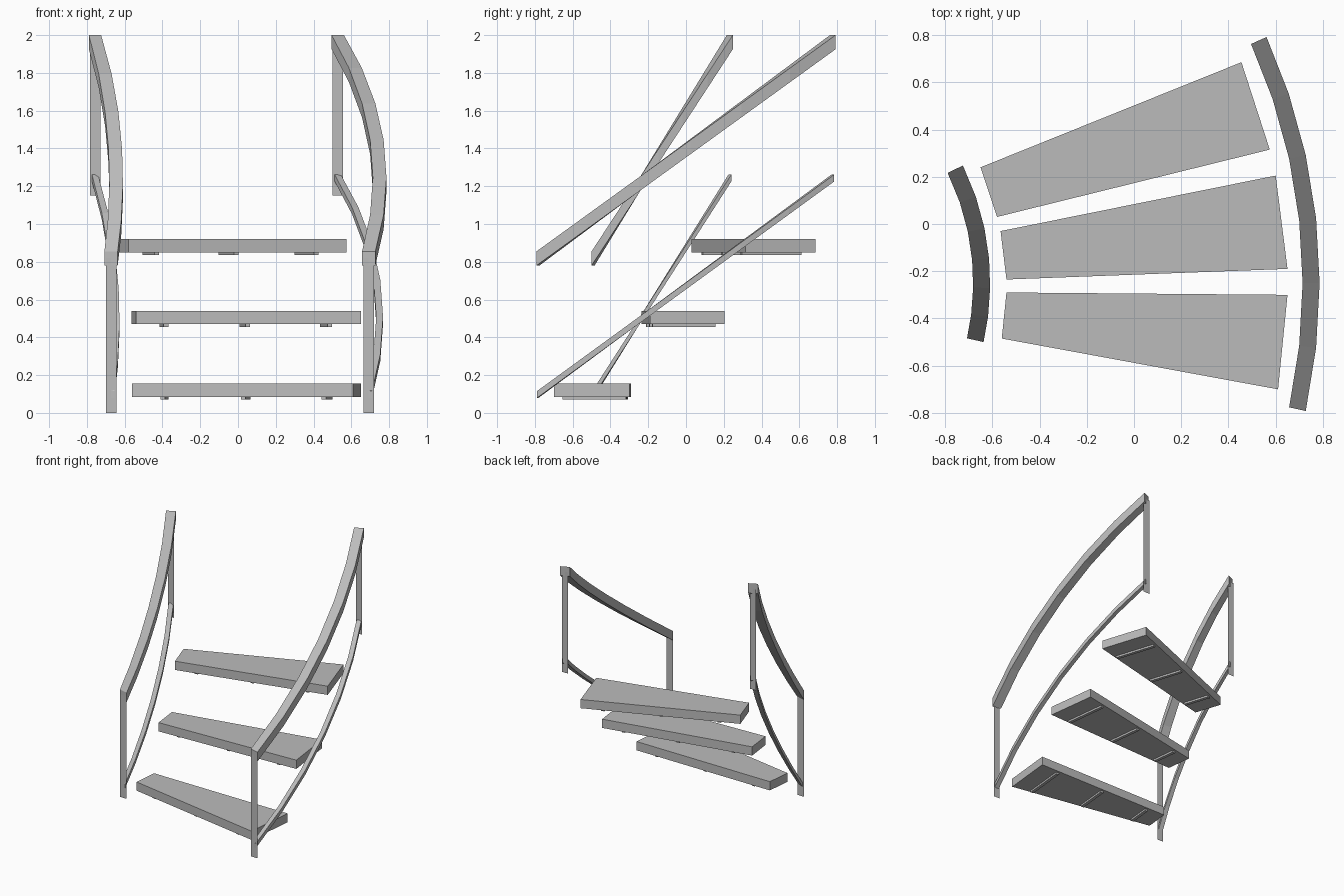
import bpy
import math
from mathutils import Vector

cube = bpy.data.objects.get("Cube")
if cube:
    bpy.data.objects.remove(cube, do_unlink=True)

# One plain grey for the whole staircase
grey = bpy.data.materials.new("grey")
grey.use_nodes = True
grey.diffuse_color = (0.5, 0.5, 0.5, 1)
grey.node_tree.nodes["Principled BSDF"].inputs["Base Color"].default_value = (0.5, 0.5, 0.5, 1)


def make(name, verts, faces):
    mesh = bpy.data.meshes.new(name)
    mesh.from_pydata(verts, [], faces)
    mesh.materials.append(grey)
    obj = bpy.data.objects.new(name, mesh)
    bpy.context.collection.objects.link(obj)
    return obj


def loft(name, rings):
    """Join matching four-corner rings into a closed bar."""
    verts = [v for ring in rings for v in ring]
    last = len(verts) - 4
    faces = [(3, 2, 1, 0), tuple(range(last, last + 4))]
    for k in range(0, last, 4):
        for i in range(4):
            j = (i + 1) % 4
            faces.append((k + i, k + j, k + 4 + j, k + 4 + i))
    return make(name, verts, faces)


def slab(name, outline, bottom, top):
    """Upright prism over a counter-clockwise four-corner outline."""
    return loft(name, [[(p[0], p[1], z) for p in outline] for z in (bottom, top)])


# Both railings curve about one shared centre
CENTRE = Vector((-1.74, -0.25))


def arc_x(radius, y):
    return CENTRE.x + math.sqrt(radius ** 2 - (y - CENTRE.y) ** 2)


def curved_rail(name, radius, stops, z_start, width, height):
    """Sloping rail with radial, vertical cuts at each stop."""
    rings = []
    for y in stops:
        z = z_start + 1.145 * (y - stops[0]) / (stops[-1] - stops[0])
        p = Vector((arc_x(radius, y), y))
        out = (p - CENTRE).normalized() * width / 2
        a, b = p - out, p + out
        rings.append([(a.x, a.y, z), (a.x, a.y, z + height),
                      (b.x, b.y, z + height), (b.x, b.y, z)])
    loft(name, rings)


def post(name, x, y, bottom, top):
    """Flat sheet post facing the front."""
    w = 0.028
    make(name, [(x - w, y, bottom), (x + w, y, bottom),
                (x + w, y, top), (x - w, y, top)], [(0, 1, 2, 3)])


railings = {
    "right": (1.095, (-0.492, -0.388, -0.27, -0.15, -0.025, 0.103, 0.232)),
    "left": (2.49, (-0.784, -0.52, -0.25, 0.02, 0.285, 0.54, 0.777)),
}
for side, (radius, stops) in railings.items():
    curved_rail(side + "_handrail", radius, stops, 0.78, 0.072, 0.075)
    curved_rail(side + "_lower_rail", radius, stops, 0.08, 0.036, 0.036)
    post(side + "_front_post", arc_x(radius, stops[0]), stops[0], 0, 0.82)
    post(side + "_back_post", arc_x(radius, stops[-1]), stops[-1], 1.15, 1.96)

# Winder treads: front right, front left, back left, back right corners
treads = {
    "lower": (0.085, ((-0.56, -0.485), (0.61, -0.70), (0.65, -0.30), (-0.54, -0.29))),
    "middle": (0.47, ((-0.54, -0.235), (0.65, -0.19), (0.60, 0.205), (-0.565, -0.03))),
    "upper": (0.85, ((-0.58, 0.03), (0.575, 0.315), (0.455, 0.685), (-0.65, 0.24))),
}
for level, (z, corners) in treads.items():
    slab(level + "_tread", corners, z, z + 0.07)
    fr, fl, bl, br = map(Vector, corners)
    start, end = (fr + br) / 2, (fl + bl) / 2
    along = (end - start).normalized()
    across = Vector((-along.y, along.x))
    # Three battens under each tread, cut to its taper
    for n, t in enumerate((0.136, 0.5, 0.865), 1):
        mid = start.lerp(end, t)
        depth = (br - fr).length * (1 - t) + (bl - fl).length * t
        a, b = along * 0.0125, across * (depth / 2 - 0.018)
        slab(f"{level}_batten_{n}", (mid - a - b, mid + a - b, mid + a + b, mid - a + b),
             z - 0.015, z)
